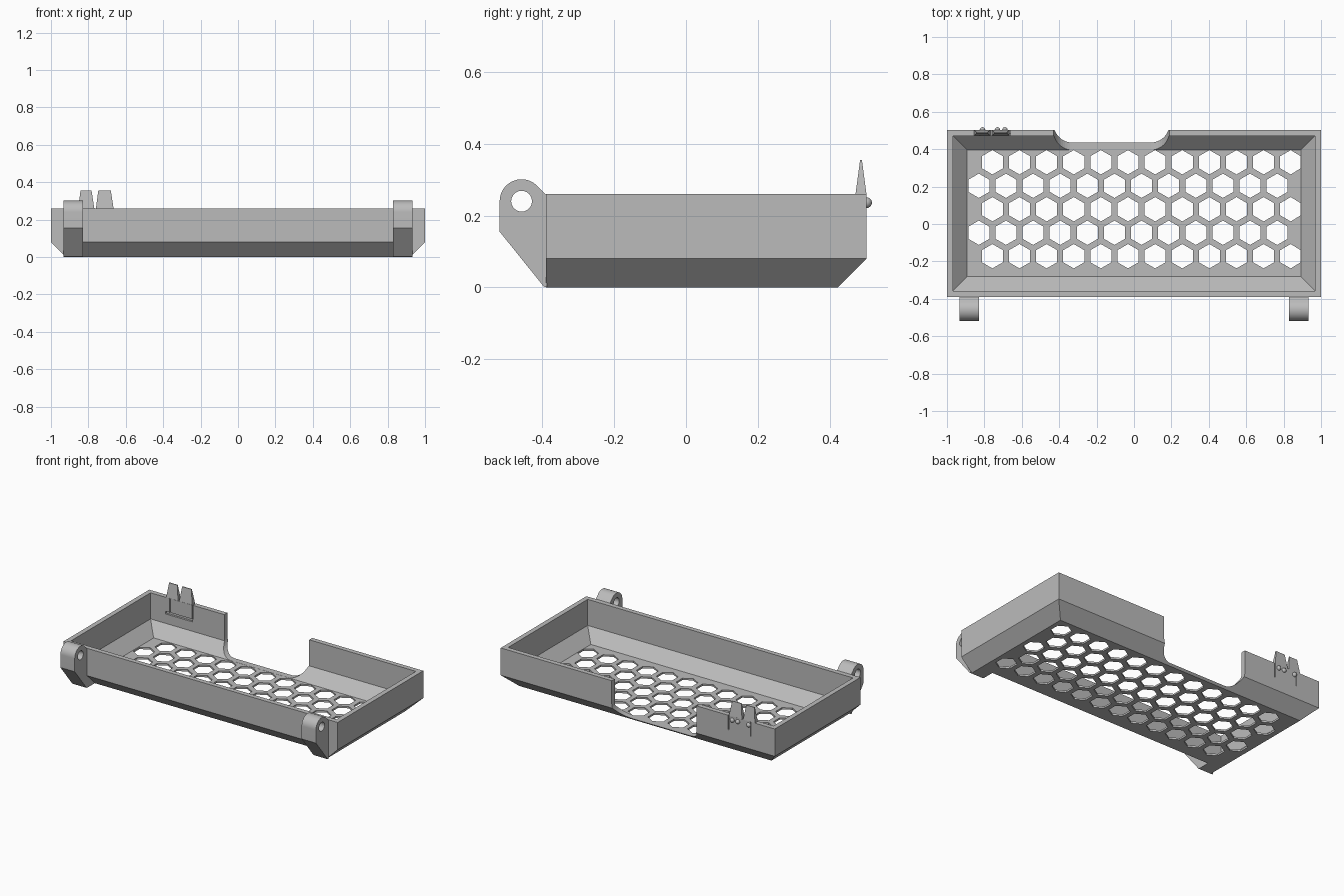
import bpy, bmesh, math
from mathutils import Vector, Matrix

if "Cube" in bpy.data.objects:
    bpy.data.objects.remove(bpy.data.objects["Cube"], do_unlink=True)

grey = bpy.data.materials.new("plain grey")
grey.use_nodes = True
colour = (0.5, 0.5, 0.5, 1)
grey.diffuse_color = colour
grey.node_tree.nodes["Principled BSDF"].inputs["Base Color"].default_value = colour


def make(name, bm, smooth=False):
    bmesh.ops.recalc_face_normals(bm, faces=bm.faces)
    mesh = bpy.data.meshes.new(name)
    bm.to_mesh(mesh)
    bm.free()
    mesh.materials.append(grey)
    obj = bpy.data.objects.new(name, mesh)
    bpy.context.collection.objects.link(obj)
    if smooth:
        bpy.ops.object.select_all(action='DESELECT')
        obj.select_set(True)
        bpy.context.view_layer.objects.active = obj
        bpy.ops.object.shade_smooth_by_angle(angle=math.radians(30))
    return obj


def prism(bm, points, move):
    """Extrude a closed outline of 3D points along a vector."""
    face = bm.faces.new([bm.verts.new(p) for p in points])
    out = bmesh.ops.extrude_face_region(bm, geom=[face])["geom"]
    verts = [v for v in out if isinstance(v, bmesh.types.BMVert)]
    bmesh.ops.translate(bm, verts=verts, vec=move)


def box(bm, low, high):
    (x, y, z), (X, Y, Z) = low, high
    prism(bm, [(x, y, z), (X, y, z), (X, Y, z), (x, Y, z)], (0, 0, Z - z))


def hull(bm, points):
    verts = [bm.verts.new(p) for p in points]
    bmesh.ops.convex_hull(bm, input=verts)


def arc(cx, cy, r, start, end, steps):
    angles = [math.radians(start + (end - start) * i / steps) for i in range(steps + 1)]
    return [(cx + r * math.cos(a), cy + r * math.sin(a)) for a in angles]


def cut(target, bm, name):
    cutter = make(name, bm)
    cutter.hide_render = True
    cutter.hide_viewport = True
    mod = target.modifiers.new(name, 'BOOLEAN')
    mod.operation = 'DIFFERENCE'
    mod.solver = 'EXACT'
    mod.object = cutter
    bpy.context.view_layer.objects.active = target
    cutter.hide_viewport = False
    bpy.ops.object.modifier_apply(modifier=mod.name)
    bpy.data.objects.remove(cutter, do_unlink=True)


# Tray: rectangular rings from the outer bottom, over the rim, to the inner floor
FRONT, BACK, FLOOR = -0.39, 0.503, 0.012
bm = bmesh.new()
rings = []
for inset, z in [(0.08, 0), (0, 0.08), (0, 0.26), (0.032, 0.26), (0.032, 0.088), (0.108, FLOOR)]:
    x, f, b = 1 - inset, FRONT + inset, BACK - inset
    rings.append([bm.verts.new(p) for p in [(-x, f, z), (x, f, z), (x, b, z), (-x, b, z)]])
for a, b in zip(rings, rings[1:]):
    for i in range(4):
        j = (i + 1) % 4
        bm.faces.new([a[i], a[j], b[j], b[i]])
bm.faces.new(rings[0])
bm.faces.new(rings[-1])
tray = make("tray", bm)

# Honeycomb openings in the floor
bm = bmesh.new()
PITCH = 0.145
for row in range(5):
    cy = 0.33 - row * PITCH * math.sqrt(3) / 2
    start = -0.757 if row % 2 == 0 else -0.757 - PITCH / 2
    for col in range(12):
        ring = arc(start + col * PITCH, cy, 0.065, 30, 330, 5)
        prism(bm, [(min(x, 0.891), y, -0.1) for x, y in ring], (0, 0, 0.2))
cut(tray, bm, "honeycomb_cutter")

# Rounded opening in the back wall
bm = bmesh.new()
left, right, r = -0.43, 0.19, 0.1
outline = [(right, 0.4), (left, 0.4)]
outline += arc(left + r, FLOOR + r, r, 180, 270, 12) + arc(right - r, FLOOR + r, r, 270, 360, 12)
prism(bm, [(x, 0.36, z + 0.0005) for x, z in outline], (0, 0.3, 0))
cut(tray, bm, "opening_cutter")

# Flex slits and inner groove below the clip
bm = bmesh.new()
for x in (-0.825, -0.662):
    box(bm, (x - 0.003, 0.45, 0.165), (x + 0.003, 0.55, 0.3))
cut(tray, bm, "slit_cutter")
bm = bmesh.new()
box(bm, (-0.86, 0.45, 0.15), (-0.66, 0.484, 0.168))
cut(tray, bm, "groove_cutter")

# Hinge lugs with pin holes, and the solid corners behind them
profile = arc(-0.458, 0.24, 0.061, 50, 180, 20)
profile += [(-0.519, 0.155), (FRONT - 0.006, 0.002), (FRONT + 0.003, 0), (FRONT + 0.003, 0.255)]
for side, label in ((1, "left"), (-1, "right")):
    bm = bmesh.new()
    prism(bm, [(side * 0.828, y, z) for y, z in profile], (side * 0.104, 0, 0))
    lug = make(label + "_hinge_lug", bm, True)
    bm = bmesh.new()
    hole = arc(-0.458, 0.24, 0.029, 0, 345, 23)
    prism(bm, [(side * 0.7, y, z) for y, z in hole], (side * 0.4, 0, 0))
    cut(lug, bm, "pin_hole_cutter")

    bm = bmesh.new()
    bottom = FRONT + 0.08
    hull(bm, [(side * x, y, z) for x, y, z in [
        (0.828, FRONT, 0), (0.828, bottom, 0), (0.828, FRONT, 0.08),
        (0.92, FRONT, 0), (0.92, bottom, 0), (1, FRONT, 0.08)]])
    make(label + "_front_corner", bm)

# Tapered clip prongs on the back wall
for label, x0, x1 in (("outer", -0.855, -0.768), ("inner", -0.76, -0.665)):
    bm = bmesh.new()
    hull(bm, [(x, y, 0.258) for x in (x0, x1) for y in (0.472, BACK)]
         + [(x, y, 0.355) for x in (x0 + 0.013, x1 - 0.015) for y in (0.485, 0.49)])
    make(label + "_clip_prong", bm)

# Small round catches on the outside of the clip
bm = bmesh.new()
for x in (-0.81, -0.73, -0.69):
    bmesh.ops.create_uvsphere(bm, u_segments=16, v_segments=10, radius=0.015,
                              matrix=Matrix.Translation(Vector((x, BACK, 0.236))))
make("clip_catches", bm, True)
